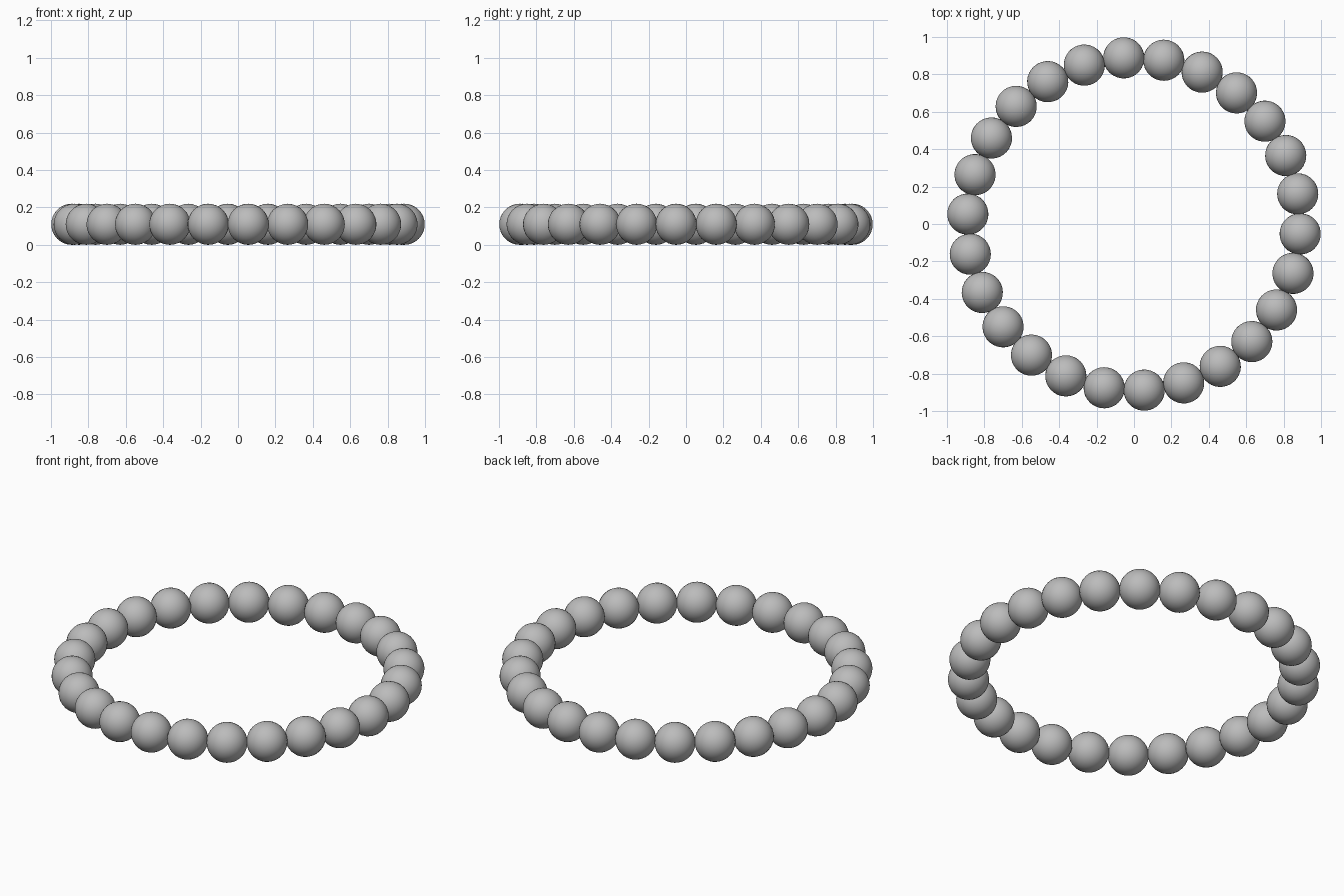
import bpy
import math
from mathutils import Matrix

default = bpy.data.objects.get("Cube")
if default:
    bpy.data.objects.remove(default, do_unlink=True)

BEADS = 26
RING_RADIUS = 0.89
BEAD_RADIUS = 0.11
START = math.radians(-3.4)

# Plain grey bead material
grey = bpy.data.materials.new("bead_grey")
grey.use_nodes = True
colour = (0.5, 0.5, 0.5, 1.0)
grey.diffuse_color = colour
grey.node_tree.nodes["Principled BSDF"].inputs["Base Color"].default_value = colour

# One smooth bead, with its poles turned to point along the ring radius
bpy.ops.mesh.primitive_uv_sphere_add(segments=32, ring_count=16, radius=BEAD_RADIUS)
first = bpy.context.object
bead_mesh = first.data
bead_mesh.name = "bead"
bead_mesh.transform(Matrix.Rotation(math.pi / 2, 4, 'Y'))
bead_mesh.materials.append(grey)
bpy.ops.object.shade_smooth()

# Beads spaced evenly around the bracelet, sharing one mesh
for i in range(BEADS):
    bead = first if i == 0 else bpy.data.objects.new("bead", bead_mesh)
    bead.name = f"bead_{i + 1}"
    if i:
        bpy.context.collection.objects.link(bead)
    angle = START + i * math.tau / BEADS
    bead.location = (RING_RADIUS * math.cos(angle), RING_RADIUS * math.sin(angle), BEAD_RADIUS)
    bead.rotation_euler.z = angle
